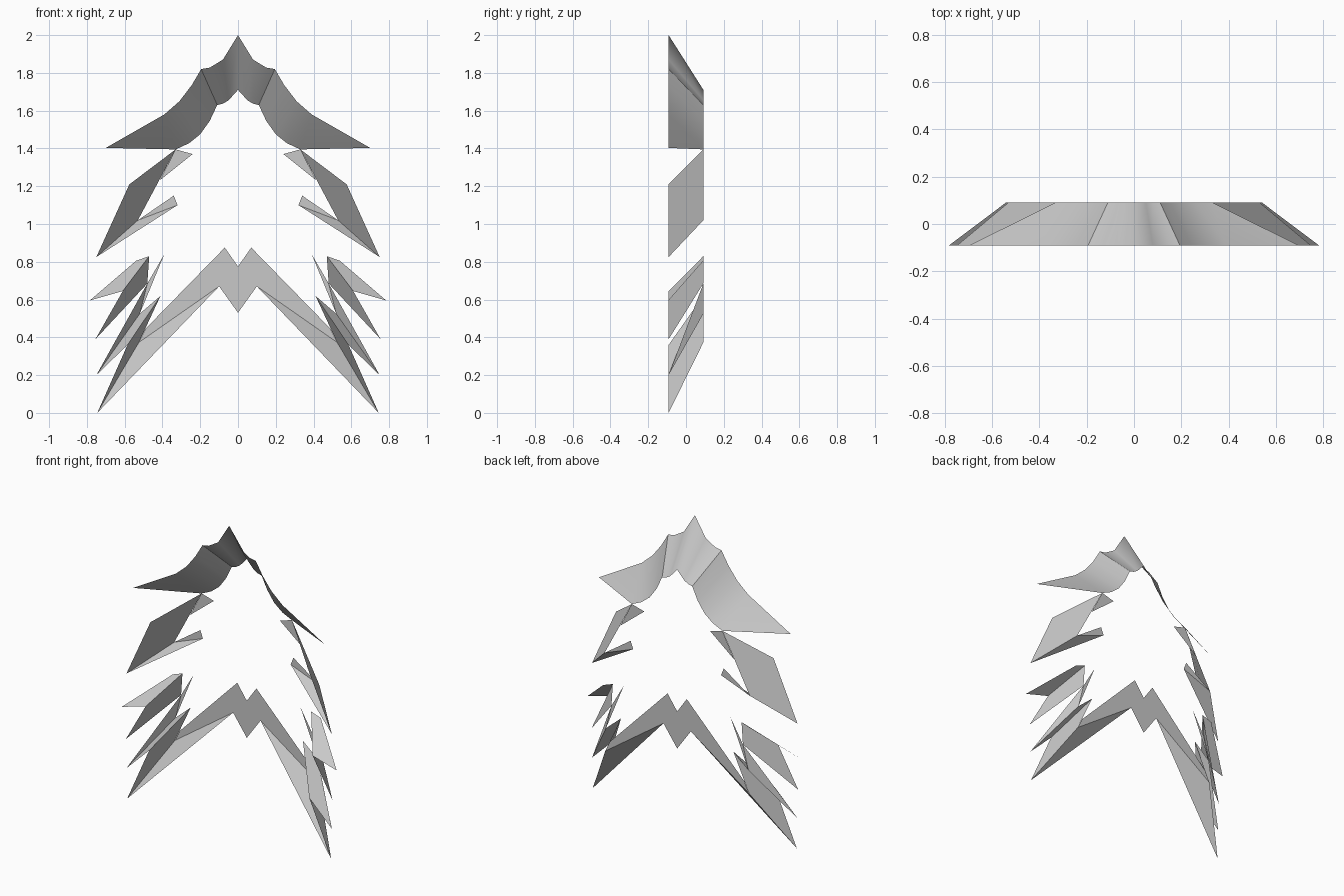
import bpy, bmesh

if "Cube" in bpy.data.objects:
    bpy.data.objects.remove(bpy.data.objects["Cube"])

D = 0.092  # half depth between the outer (front) and inner (back) outline

grey = bpy.data.materials.new("mid_grey")
grey.diffuse_color = (0.58, 0.58, 0.58, 1)
grey.use_nodes = True
grey.node_tree.nodes["Principled BSDF"].inputs["Base Color"].default_value = grey.diffuse_color


def f(x, z):
    """Point on the front outline."""
    return (x, -D, z)


def b(x, z):
    """Point on the back outline."""
    return (x, D, z)


def sheet(name, faces, smooth=False):
    """Thin panels for the +x side, mirrored to the -x side."""
    bm = bmesh.new()
    for pts in faces:
        bm.faces.new([bm.verts.new(p) for p in pts])
    bmesh.ops.remove_doubles(bm, verts=bm.verts, dist=0.0005)
    me = bpy.data.meshes.new(name)
    bm.to_mesh(me)
    bm.free()
    me.materials.append(grey)
    ob = bpy.data.objects.new(name, me)
    bpy.context.collection.objects.link(ob)
    ob.modifiers.new("mirror", 'MIRROR')
    if smooth:
        bpy.ops.object.select_all(action='DESELECT')
        ob.select_set(True)
        bpy.context.view_layer.objects.active = ob
        bpy.ops.object.shade_smooth_by_angle(angle=0.5)
    return ob


def strip(outer, inner):
    """Quads joining two outlines point by point."""
    o = [f(*p) for p in outer]
    i = [b(*p) for p in inner]
    return [(o[k], o[k + 1], i[k + 1], i[k]) for k in range(len(o) - 1)]


# Curved crest, sweeping from the peak to the side tip
sheet("crest", strip(
    [(0, 2.0), (.08, 1.87), (.15, 1.828), (.195, 1.82),
     (.245, 1.735), (.31, 1.65), (.39, 1.58), (.70, 1.403)],
    [(0, 1.71), (.05, 1.655), (.08, 1.637), (.11, 1.63),
     (.15, 1.545), (.20, 1.475), (.26, 1.427), (.33, 1.395)]), smooth=True)

# Upper side spike: bevel, underside and back plates
root, notch, tip = b(.33, 1.395), b(.53, 1.02), f(.75, .825)
sheet("upper_spike", [(root, f(.575, 1.21), tip, notch)])
sheet("upper_spike_underside", [(tip, notch, b(.32, 1.10))])
sheet("upper_back_plates", [
    (root, b(.24, 1.37), b(.415, 1.23)),
    (notch, b(.34, 1.15), b(.32, 1.10))])

# Lower side spikes, from top to bottom
sheet("wing_spike", [(f(.785, .595), f(.61, .645), b(.47, .83), b(.54, .805))])
sheet("second_spike", [(b(.47, .83), f(.61, .645), f(.755, .39), b(.48, .685))])
sheet("third_spike", [(b(.48, .685), f(.75, .2), b(.52, .525))])
sheet("third_spike_underside", [
    (f(.75, .2), f(.585, .36), b(.41, .62), b(.52, .525))])
sheet("lower_back_plate", [(b(.39, .84), b(.48, .685), b(.52, .525))])
sheet("bottom_spike", [(b(.41, .62), f(.585, .36), f(.745, 0), b(.525, .373))])

# Central zigzag band and its lower bevel
sheet("zigzag_band", [
    (b(0, .775), b(0, .53), b(.10, .67), b(.07, .875)),
    (b(.07, .875), b(.10, .67), b(.525, .373), b(.49, .445))])
sheet("bottom_spike_underside", [(b(.10, .67), f(.745, 0), b(.525, .373))])
